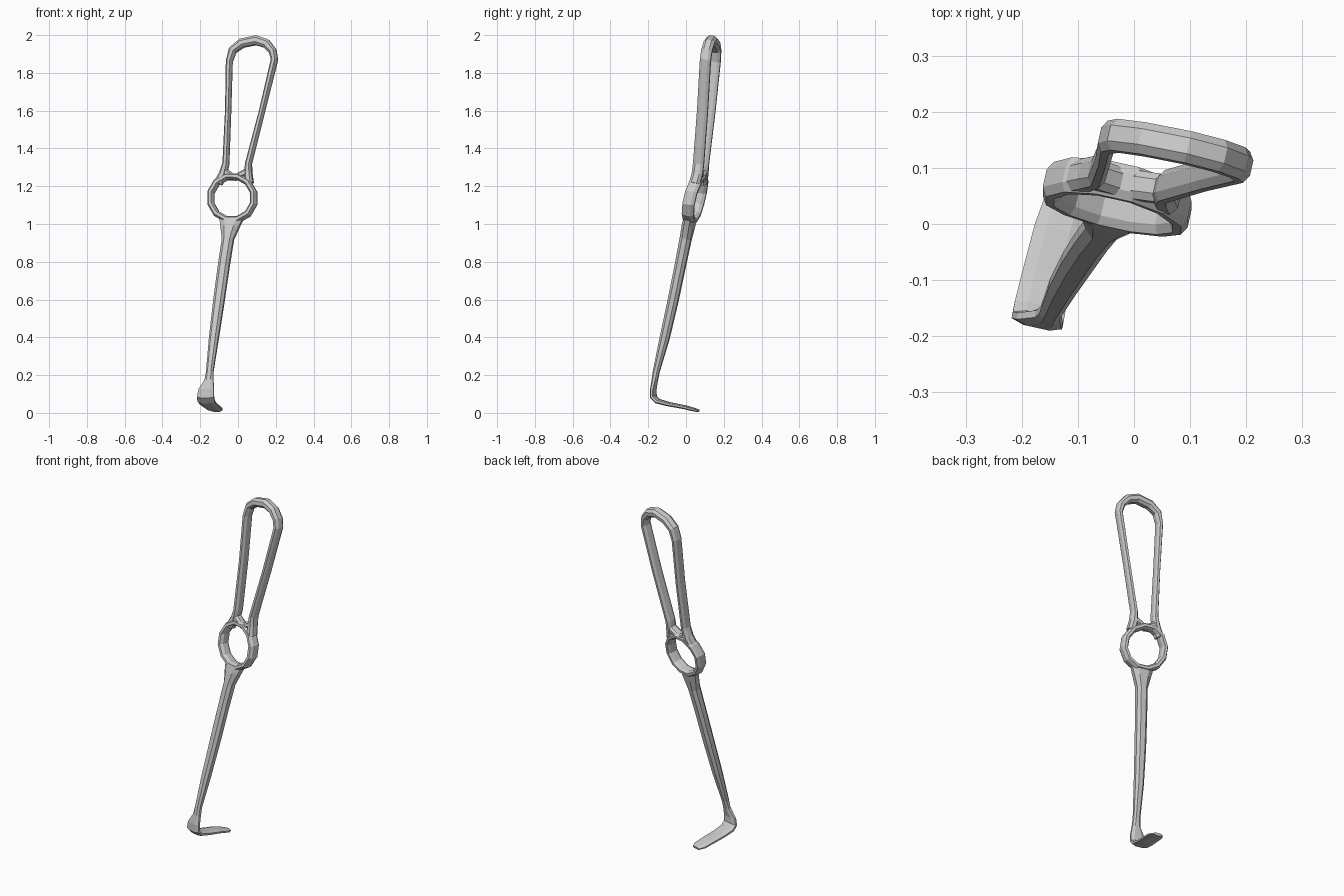
import bpy, bmesh, math
from mathutils import Vector

if "Cube" in bpy.data.objects:
    bpy.data.objects.remove(bpy.data.objects["Cube"])

U = Vector((0.976, -0.217, 0)).normalized()      # sideways direction of the tool
N = Vector((0.215, 0.966, -0.15)).normalized()   # direction through the ring and handle
SECTION = [(1, .45), (.5, 1), (-.5, 1), (-1, .45), (-1, -.45), (-.5, -1), (.5, -1), (1, -.45)]


def on_plane(x, z):
    """Lift a front-view point onto the tilted plane of the handle and ring."""
    knots = [(0.98, -.035, .015), (1.14, -.03, .045), (1.25, -.01, .072), (1.6, .04, .107), (2.0, .09, .14)]
    for (z0, x0, y0), (z1, x1, y1) in zip(knots, knots[1:]):
        if z <= z1:
            break
    t = (z - z0) / (z1 - z0)
    return Vector((x, y0 + t * (y1 - y0) - .22 * (x - x0 - t * (x1 - x0)), z))


def sweep(name, stations, axis, closed=False):
    """Loft an eight-sided bar; station = (centre, half size along axis, half size across)."""
    bm = bmesh.new()
    rings, n = [], len(stations)
    pts = [Vector(s[0]) for s in stations]
    for i, (_, a, b) in enumerate(stations):
        prev = pts[i - 1] if closed or i else pts[i]
        nxt = pts[(i + 1) % n] if closed or i < n - 1 else pts[i]
        d_in, d_out = (pts[i] - prev).normalized(), (nxt - pts[i]).normalized()
        across = (d_in + d_out).cross(axis).normalized()
        rings.append([bm.verts.new(pts[i] + axis * a * p + across * b * q) for p, q in SECTION])
    for i in range(n if closed else n - 1):
        r, s = rings[i], rings[(i + 1) % n]
        for k in range(8):
            bm.faces.new((r[k], r[(k + 1) % 8], s[(k + 1) % 8], s[k]))
    if not closed:
        bm.faces.new(rings[0])
        bm.faces.new(rings[-1])
    bmesh.ops.recalc_face_normals(bm, faces=bm.faces)
    mesh = bpy.data.meshes.new(name)
    bm.to_mesh(mesh)
    bm.free()
    ob = bpy.data.objects.new(name, mesh)
    bpy.context.collection.objects.link(ob)
    return ob


# Finger ring
ring = []
for i in range(12):
    a = math.tau * (i + .5) / 12
    ring.append((on_plane(-.03 + .117 * math.cos(a), 1.137 + .117 * math.sin(a)), .032, .017))
sweep("finger_ring", ring, N, closed=True)

# Open loop handle, rising from the ring and back down to it
loop = [(-.105, 1.215, .022), (-.078, 1.265, .021), (-.064, 1.32, .016), (-.052, 1.6, .014),
        (-.046, 1.86, .016), (-.028, 1.92, .021), (.02, 1.957, .024), (.095, 1.973, .025),
        (.15, 1.955, .024), (.184, 1.915, .02), (.193, 1.87, .017), (.128, 1.6, .014),
        (.056, 1.32, .016), (.054, 1.265, .021), (.06, 1.215, .022)]
sweep("loop_handle", [(on_plane(x, z), .029, w) for x, z, w in loop], N)

# Web closing the bottom of the handle opening
web = [(-.065, 1.272, .02), (-.015, 1.245, .016), (.045, 1.272, .02)]
sweep("handle_web", [(on_plane(x, z), .026, w) for x, z, w in web], N)

# Tapered shaft that flares and bends into the flat blade
shaft = [((-.035, .022, 1.025), .062, .03), ((-.042, .012, .985), .05, .031),
         ((-.053, -.002, .92), .031, .03), ((-.075, -.03, .78), .03, .028),
         ((-.1, -.067, .6), .029, .027), ((-.127, -.112, .4), .025, .025),
         ((-.149, -.157, .22), .019, .017), ((-.153, -.165, .175), .023, .015),
         ((-.168, -.173, .125), .041, .013), ((-.172, -.172, .085), .046, .014),
         ((-.168, -.15, .062), .046, .013), ((-.155, -.09, .046), .044, .011),
         ((-.135, -.01, .031), .043, .01), ((-.12, .04, .018), .04, .009),
         ((-.113, .066, .011), .024, .007)]
sweep("shaft_and_blade", shaft, U)
